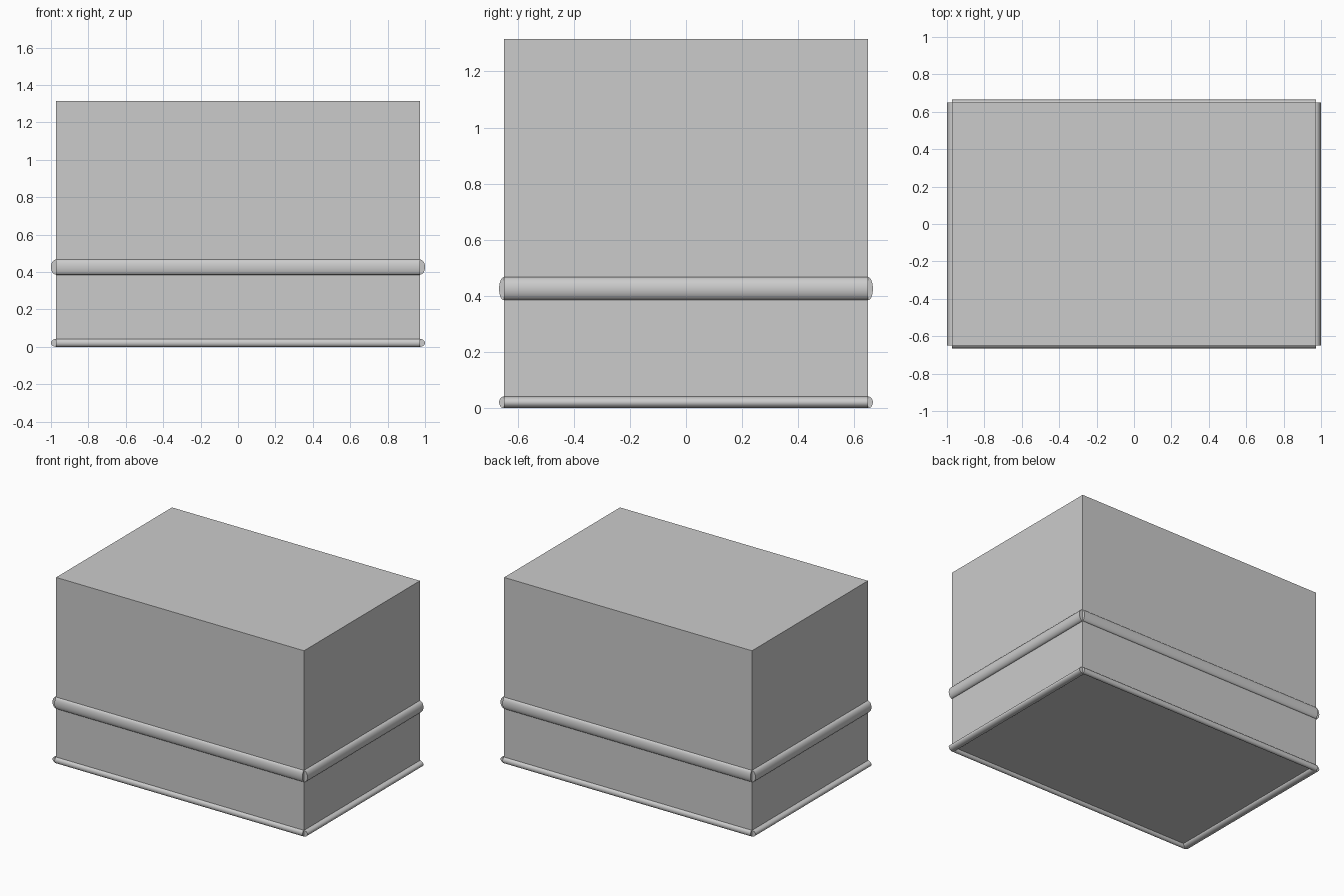
import bpy
import math
from mathutils import Matrix

cube = bpy.data.objects.get("Cube")
if cube:
    bpy.data.objects.remove(cube, do_unlink=True)

HALF_X, HALF_Y = 0.972, 0.649    # half size of the box
BULGE_X, BULGE_Y = 0.028, 0.017  # how far the rails stand out
BOTTOM, TOP = 0.021, 1.315

grey = bpy.data.materials.new("plain_grey")
grey.use_nodes = True
colour = (0.6, 0.6, 0.6, 1)
grey.diffuse_color = colour
grey.node_tree.nodes["Principled BSDF"].inputs["Base Color"].default_value = colour


def finish(name, size, location):
    obj = bpy.context.object
    obj.name = name
    obj.data.transform(Matrix.Diagonal((*size, 1)))
    obj.location = location
    obj.data.materials.append(grey)
    return obj


def rail(name, along, side, height, radius):
    """Oval rod centred on one wall of the box."""
    bpy.ops.mesh.primitive_cylinder_add(vertices=32, radius=1, depth=2)
    mesh = bpy.context.object.data
    if along == "X":
        mesh.transform(Matrix.Rotation(math.pi / 2, 4, "Y"))
        finish(name, (HALF_X, BULGE_Y, radius), (0, side * HALF_Y, height))
    else:
        mesh.transform(Matrix.Rotation(math.pi / 2, 4, "X"))
        finish(name, (BULGE_X, HALF_Y, radius), (side * HALF_X, 0, height))
    bpy.ops.object.shade_smooth_by_angle(angle=math.radians(40))


# Main box
bpy.ops.mesh.primitive_cube_add(size=2)
finish("box_body", (HALF_X, HALF_Y, (TOP - BOTTOM) / 2), (0, 0, (TOP + BOTTOM) / 2))

# Rails around the base and the middle
for level, height, radius in (("base", BOTTOM, 0.021), ("middle", 0.426, 0.041)):
    for place, along, side in (("front", "X", -1), ("back", "X", 1),
                               ("right", "Y", -1), ("left", "Y", 1)):
        rail(f"{level}_rail_{place}", along, side, height, radius)
